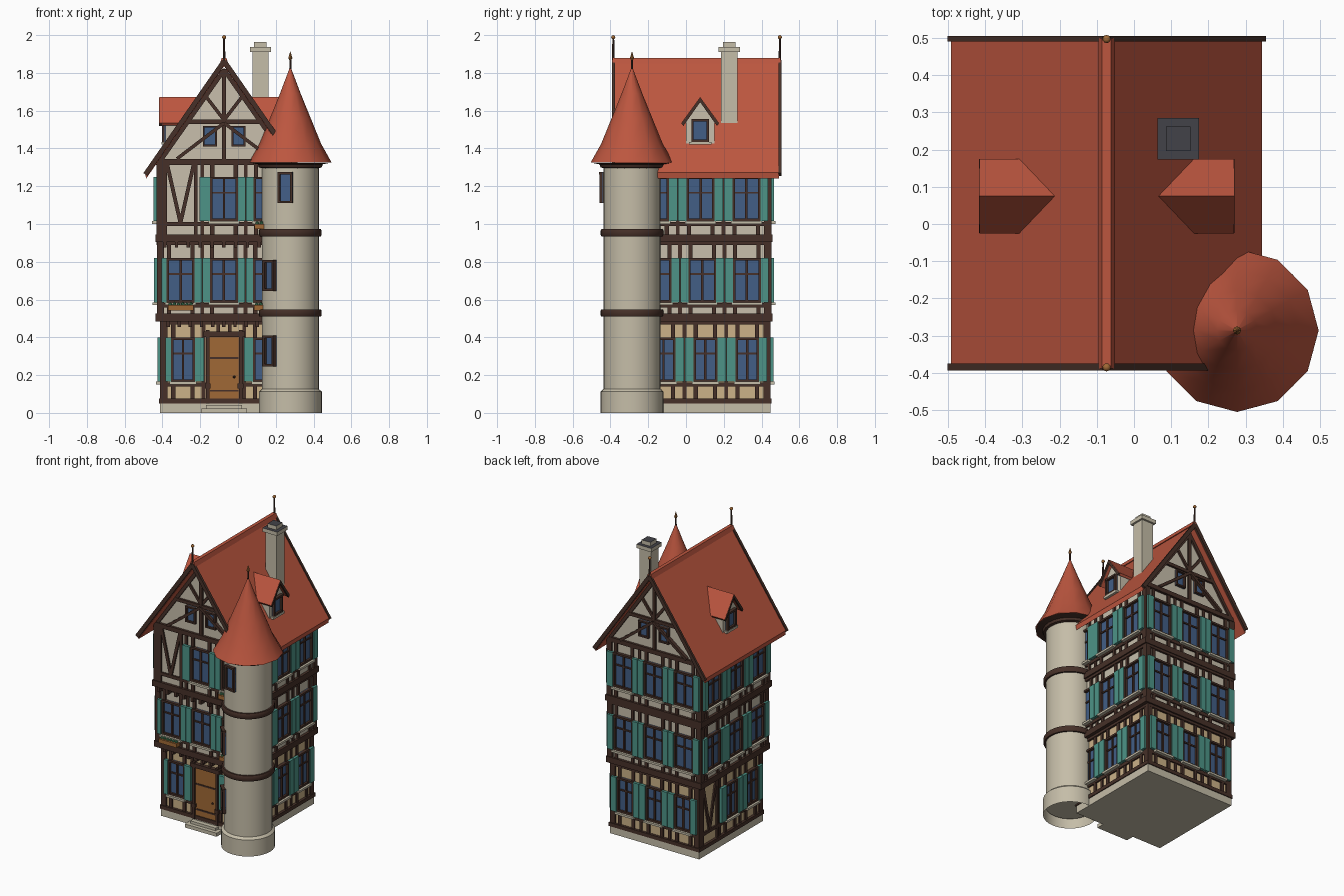
import bpy, bmesh, math
from mathutils import Matrix, Vector

if "Cube" in bpy.data.objects:
    bpy.data.objects.remove(bpy.data.objects["Cube"])

def lin(c):
    return tuple((v / 255 / 12.92) if v < 11 else ((v / 255 + .055) / 1.055) ** 2.4 for v in c) + (1,)

COLORS = dict(roof_red=(188, 86, 63), dark_timber=(70, 48, 40), cream_plaster=(200, 191, 172),
              tan_plaster=(204, 178, 136), pale_stone=(197, 189, 168), window_glass=(66, 94, 134),
              teal_paint=(77, 148, 135), warm_wood=(160, 105, 54), dark_slate=(66, 66, 72),
              leaf_green=(70, 135, 95))
MATS = {}
for k, c in COLORS.items():
    MATS[k] = bpy.data.materials.new(k)
    MATS[k].diffuse_color = lin(c)

PARTS = {}
ID = Matrix.Identity(4)
CX = -.0735                    # house ridge position
TX, TY = .277, -.286           # tower axis

def part(name, mat):
    if name not in PARTS:
        PARTS[name] = (bmesh.new(), mat)
    return PARTS[name][0]

def frame(u, d, o):            # local axes: along wall, outward, up
    return Matrix(((u[0], d[0], 0, o[0]), (u[1], d[1], 0, o[1]), (0, 0, 1, 0), (0, 0, 0, 1)))

def box(name, mat, lo, hi, F=ID):
    lo, hi = Vector(lo), Vector(hi)
    m = F @ Matrix.Translation((lo + hi) / 2) @ Matrix.Diagonal((*(hi - lo), 1))
    bmesh.ops.create_cube(part(name, mat), size=1, matrix=m)

def bar(name, mat, F, a, b, w, d0, d1):   # slanted timber between (u, z) points
    du, dz = b[0] - a[0], b[1] - a[1]
    m = (F @ Matrix.Translation(((a[0] + b[0]) / 2, (d0 + d1) / 2, (a[1] + b[1]) / 2))
         @ Matrix.Rotation(-math.atan2(dz, du), 4, 'Y')
         @ Matrix.Diagonal((math.hypot(du, dz), d1 - d0, w, 1)))
    bmesh.ops.create_cube(part(name, mat), size=1, matrix=m)

def prism(name, mat, F, pts, d0, d1):     # (u, z) outline extruded outward
    bm = part(name, mat)
    a, b = ([bm.verts.new(F @ Vector((u, d, z))) for u, z in pts] for d in (d0, d1))
    bm.faces.new(a)
    bm.faces.new(b)
    for i in range(len(pts)):
        j = (i + 1) % len(pts)
        bm.faces.new((a[i], a[j], b[j], b[i]))

def lathe(name, mat, prof, n, x=TX, y=TY, caps=True):
    bm = part(name, mat)
    rings = [[bm.verts.new((x + r * math.cos(2 * math.pi * i / n), y + r * math.sin(2 * math.pi * i / n), z))
              for i in range(n)] for r, z in prof]
    for p, q in zip(rings, rings[1:]):
        for i in range(n):
            bm.faces.new((p[i], p[(i + 1) % n], q[(i + 1) % n], q[i]))
    if caps:
        bm.faces.new(rings[0])
        bm.faces.new(rings[-1])

def window(F, u, z0, z1, hw, cross=True, sill=True, t=.013):
    T = ('window_frames', 'dark_timber')
    box('window_glass', 'window_glass', (u - hw, -.02, z0), (u + hw, .005, z1), F)
    for s in (-1, 1):
        e = u + s * (hw - t / 2)
        box(*T, (e - t / 2, -.01, z0), (e + t / 2, .02, z1), F)
    box(*T, (u - hw, -.01, z1 - t), (u + hw, .022, z1), F)
    box(*T, (u - hw, -.01, z0), (u + hw, .019, z0 + t), F)
    if cross:
        zt = z0 + .64 * (z1 - z0)
        box(*T, (u - .006, 0, z0), (u + .006, .014, z1), F)
        box(*T, (u - hw, 0, zt - .005), (u + hw, .012, zt + .005), F)
    if sill:
        box('window_sills', 'pale_stone', (u - hw - .008, 0, z0 - .014), (u + hw + .008, .034, z0), F)

def flower_box(F, u, z):
    box('flower_boxes', 'warm_wood', (u - .068, .02, z - .042), (u + .068, .06, z - .015), F)
    for i in range(6):
        m = F @ Matrix.Translation((u - .055 + .022 * i, .042, z - .012 + .003 * (i % 2)))
        bmesh.ops.create_icosphere(part('flower_box_plants', 'leaf_green'), subdivisions=1, radius=.011, matrix=m)

# Storeys: footprint, heights, window sill, window half width, plaster (front jetties out)
FLOORS = [(-.40, .25, -.23, .435, .05, .49, .165, .063, 'tan_plaster'),
          (-.418, .268, -.268, .44, .49, .91, .585, .074, 'cream_plaster'),
          (-.42, .272, -.285, .44, .91, 1.335, 1.015, .074, 'cream_plaster')]
SPECIAL = {('front', 0, 1): 'door', ('front', 2, 0): 'brace', ('left', 0, 2): 'brace'}
TB = ('timber_framing', 'dark_timber')

box('plinth', 'pale_stone', (-.412, -.242, 0), (.262, .447, .05))
for k, (x0, x1, y0, y1, z0, z1, sill, hw, plaster) in enumerate(FLOORS):
    box(f'storey_{k + 1}_walls', plaster, (x0, y0, z0), (x1, y1, z1))
    walls = {'front': (frame((1, 0), (0, -1), (0, y0)), x0, x1),
             'back': (frame((1, 0), (0, 1), (0, y1)), x0, x1),
             'left': (frame((0, 1), (-1, 0), (x0, 0)), y0, y1),
             'right': (frame((0, 1), (1, 0), (x1, 0)), y0, y1)}
    top = sill + .235
    for side, (F, a, b) in walls.items():
        bay = (b - a) / 3
        bays = [a + bay * (i + .5) for i in range(3)]
        kinds = [SPECIAL.get((side, k, i), 'window') for i in range(3)]
        # Corner posts, floor beams, sill rail
        box(*TB, (a - .012, -.01, z0), (a + .026, .012, z1), F)
        box(*TB, (b - .026, -.01, z0), (b + .012, .012, z1), F)
        bz = (z0, z0 + .025) if k == 0 else (z0 - .005, z0 + .035)
        box(*TB, (a - .018, -.01, bz[0]), (b + .018, .018, bz[1]), F)
        box(*TB, (a, -.01, z1 - .022), (b, .013, z1), F)
        rails = [(a, CX - .087), (CX + .087, b)] if kinds[1] == 'door' else [(a, b)]
        for r0, r1 in rails:
            box(*TB, (r0, -.01, sill - .026), (r1, .011, sill - .004), F)
        # Bays with studs and shutters
        for i, (c, kind) in enumerate(zip(bays, kinds)):
            if kind == 'window':
                window(F, c, sill, top, hw)
                for s in (-1, 1):
                    e = c + s * (hw - .012)
                    box(*TB, (e - .011, -.01, top), (e + .011, .01, z1), F)
                    box(*TB, (e - .011, -.01, z0), (e + .011, .01, sill - .01), F)
                    j = i + s
                    if j in (-1, 3):
                        w = .028 if side == 'front' else .042
                    elif kinds[j] == 'window':
                        w = bay / 2 - hw - .002
                    else:
                        w = .048 if kinds[j] == 'door' else .056
                    p, q = sorted((c + s * hw, c + s * (hw + w)))
                    box('shutters', 'teal_paint', (p, .008, sill), (q, .027, top), F)
            elif kind == 'brace':
                for s in (-1, 1):
                    bar(*TB, F, (c + s * .07, z1 - .02), (c, sill - .01), .02, -.01, .01)
                    box(*TB, (c + s * .08 - .009, -.01, z0), (c + s * .08 + .009, .0115, z1), F)
        for i in (1, 2):
            box(*TB, (a + bay * i - .01, -.01, z0), (a + bay * i + .01, .0075, z1), F)
        # Joist ends under the jetties
        if side == 'front' and k < 2:
            for i in range(11):
                u = a + .03 + i * (b - a - .06) / 10
                box('joist_ends', 'dark_timber', (u - .009, 0, z1 - .035), (u + .009, .036, z1 - .004), F)
        if side == 'front':
            for i in ((0, 2) if k == 1 else (2,) if k == 2 else ()):
                flower_box(F, bays[i], sill)

# Front door with straps, frame, knob and steps
F = frame((1, 0), (0, -1), (0, FLOORS[0][2]))
box('door', 'warm_wood', (CX - .078, -.01, .045), (CX + .078, .012, .405), F)
for z in (.117, .29):
    box('door_straps', 'dark_timber', (CX - .075, .01, z - .005), (CX + .075, .016, z + .005), F)
for s in (-1, 1):
    box('door_frame', 'dark_timber', (CX + s * .087 - .009, -.01, .05), (CX + s * .087 + .009, .022, .44), F)
    box('door_frame', 'dark_timber', (CX + s * .087 - .015, -.01, .13), (CX + s * .087 + .015, .024, .155), F)
    box('door_frame', 'dark_timber', (CX + s * .03 - .009, -.01, .42), (CX + s * .03 + .009, .012, .48), F)
box('door_frame', 'dark_timber', (CX - .11, -.01, .403), (CX + .11, .026, .43), F)
bmesh.ops.create_icosphere(part('door_knob', 'dark_timber'), subdivisions=1, radius=.008,
                           matrix=F @ Matrix.Translation((-.02, .018, .19)))
box('door_steps', 'pale_stone', (CX - .12, 0, 0), (CX + .12, .068, .024), F)
box('door_steps', 'pale_stone', (CX - .095, 0, .02), (CX + .095, .042, .042), F)

# Main roof, ridge cap and gable walls
R = frame((1, 0), (0, -1), (CX, 0))
prism('main_roof', 'roof_red', R, [(-.418, 1.272), (0, 1.872), (.418, 1.272), (.413, 1.24), (0, 1.835), (-.413, 1.24)], -.492, .378)
prism('ridge_cap', 'roof_red', R, [(-.022, 1.85), (-.012, 1.88), (.012, 1.88), (.022, 1.85)], -.5, .388)
prism('gable_walls', 'cream_plaster', R, [(-.345, 1.33), (0, 1.828), (.345, 1.33)], -.44, .285)
for d, y in ((-1, -.285), (1, .44)):
    G = frame((1, 0), (0, d), (CX, y))
    board = (.09, .108) if d < 0 else (.05, .065)
    box(*TB, (-.35, -.01, 1.315), (.35, .016, 1.345), G)
    box(*TB, (-.19, -.01, 1.53), (.19, .014, 1.552), G)
    box(*TB, (-.011, -.01, 1.33), (.011, .013, 1.82), G)
    for s in (-1, 1):
        bar('barge_boards', 'dark_timber', G, (s * .417, 1.262), (0, 1.862), .026, *board)
        bar(*TB, G, (s * .34, 1.33), (0, 1.815), .022, -.01, .012)
        bar(*TB, G, (s * .25, 1.345), (0, 1.535), .018, -.01, .0235)
        bar(*TB, G, (0, 1.55), (s * .1, 1.68), .018, -.01, .011)
        window(G, s * .076, 1.41, 1.52, .037, False, False, .01)
    # Ridge finials
    yf = -.385 if d < 0 else .497
    lathe('ridge_finials', 'dark_timber', [(.007, 1.84), (.005, 1.985)], 8, CX, yf)
    bmesh.ops.create_icosphere(part('finial_balls', 'warm_wood'), subdivisions=2, radius=.011,
                               matrix=Matrix.Translation((CX, yf, 1.989)))

# Dormers on both slopes
for s in (-1, 1):
    D = frame((0, 1), (s, 0), (CX, .075))
    prism('dormer_walls', 'cream_plaster', D, [(-.075, 1.39), (-.075, 1.55), (0, 1.645), (.075, 1.55), (.075, 1.39)], .15, .31)
    chev = [(-.1, 1.535), (0, 1.672), (.1, 1.535), (.09, 1.522), (0, 1.648), (-.09, 1.522)]
    prism('dormer_roofs', 'roof_red', D, chev, .1, .342)
    prism('dormer_trim', 'dark_timber', D, [(u * .99, z - .003) for u, z in chev], .33, .3435)
    W = frame((0, 1), (s, 0), (CX + s * .31, .075))
    window(W, 0, 1.435, 1.555, .047, False, False)
    box('window_sills', 'pale_stone', (-.06, 0, 1.42), (.06, .022, 1.435), W)

# Chimney
for h, z0, z1 in ((.043, 1.42, 1.915), (.056, 1.91, 1.936), (.033, 1.93, 1.963)):
    box('chimney', 'pale_stone', (.119 - h, .229 - h, z0), (.119 + h, .229 + h, z1))

# Stair tower
lathe('tower_base', 'pale_stone', [(.167, 0), (.167, .112), (.15, .127)], 32, caps=False)
lathe('tower_shaft', 'pale_stone', [(.151, .06), (.151, 1.315)], 32)
for z in (.51, .935):
    lathe('tower_bands', 'dark_timber', [(.15, z), (.162, z), (.166, z + .008), (.166, z + .03), (.162, z + .038), (.15, z + .038)], 32)
lathe('tower_cornice', 'dark_timber', [(.15, 1.295), (.166, 1.3), (.172, 1.316), (.212, 1.324)], 24)
lathe('tower_roof', 'roof_red', [(.219, 1.325), (.163, 1.425), (.108, 1.56), (.055, 1.69), (.004, 1.825)], 12)
lathe('tower_finial', 'dark_timber', [(.006, 1.8), (.005, 1.875)], 8)
lathe('tower_finial_tip', 'warm_wood', [(.003, 1.865), (.011, 1.878), (.001, 1.912)], 8)
for deg, z in ((45, .245), (45, .645), (10, 1.11)):
    a = math.radians(deg)
    n = (-math.sin(a), -math.cos(a))
    window(frame((-n[1], n[0]), n, (TX + n[0] * .148, TY + n[1] * .148)), 0, z, z + .165, .04, False, False)

# Turn every collected part into an object
for name, (bm, mat) in PARTS.items():
    bmesh.ops.recalc_face_normals(bm, faces=bm.faces)
    me = bpy.data.meshes.new(name)
    me.materials.append(MATS[mat])
    if name == 'chimney':      # sooty upward faces
        me.materials.append(MATS['dark_slate'])
        for f in bm.faces:
            f.material_index = int(f.normal.z > .5)
    bm.to_mesh(me)
    bm.free()
    ob = bpy.data.objects.new(name, me)
    bpy.context.collection.objects.link(ob)
    if name.startswith('tower') or 'finial' in name:
        bpy.ops.object.select_all(action='DESELECT')
        ob.select_set(True)
        bpy.context.view_layer.objects.active = ob
        bpy.ops.object.shade_smooth_by_angle(angle=math.radians(40))

for m in bpy.data.materials:
    if m.users and not m.is_grease_pencil:
        m.use_nodes = True
        m.node_tree.nodes["Principled BSDF"].inputs["Base Color"].default_value = m.diffuse_color
